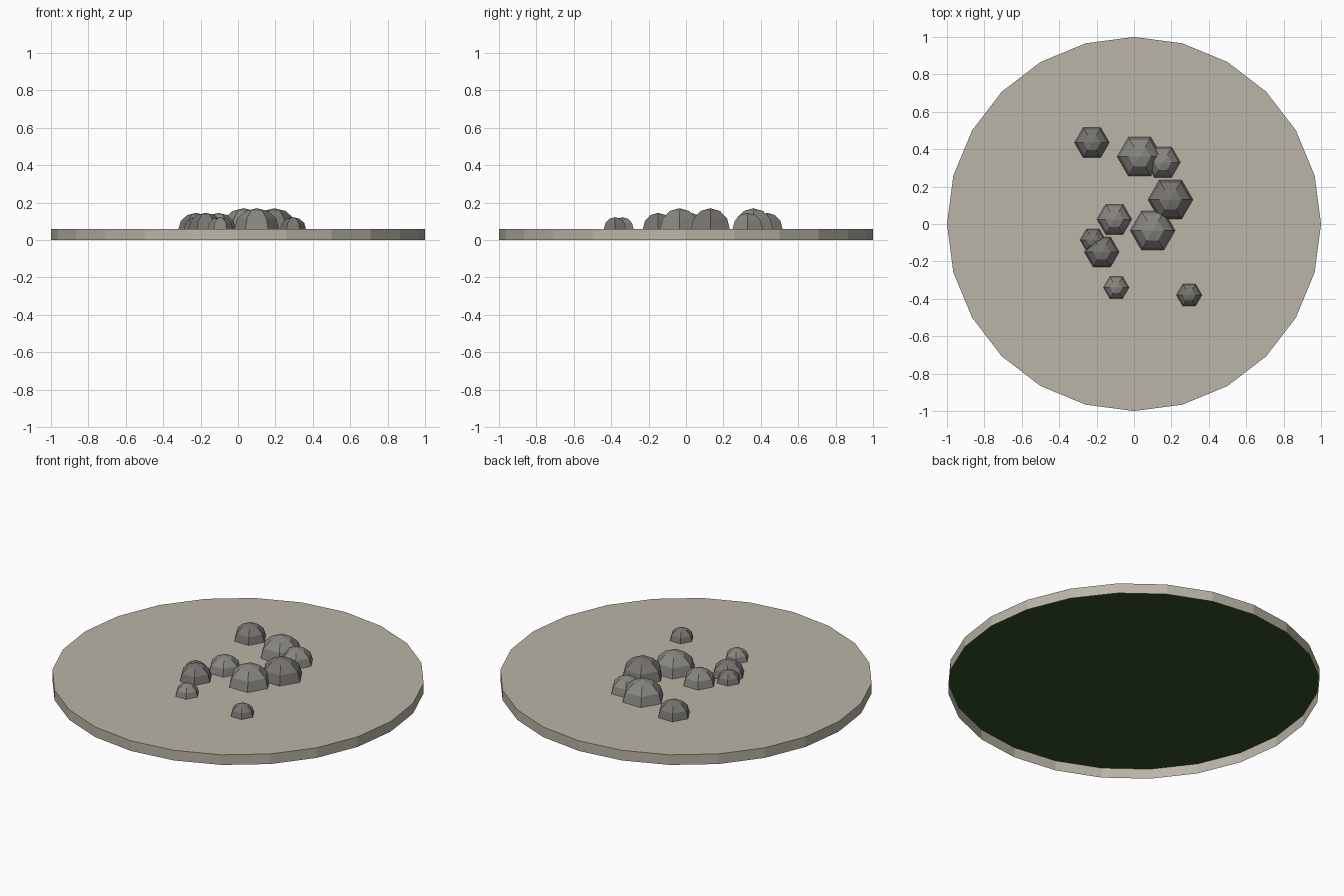
import bpy, bmesh
from math import sin, cos, pi, tau

if "Cube" in bpy.data.objects:
    bpy.data.objects.remove(bpy.data.objects["Cube"])

def material(name, rgb):
    m = bpy.data.materials.new(name)
    m.diffuse_color = (*rgb, 1)
    m.use_nodes = True
    m.node_tree.nodes["Principled BSDF"].inputs["Base Color"].default_value = m.diffuse_color
    return m

stone = material("pale_stone", (0.49, 0.46, 0.39))
light = material("light_rock", (0.25, 0.24, 0.22))
dark = material("dark_rock", (0.19, 0.18, 0.165))
green = material("dark_green", (0.035, 0.08, 0.02))

TOP = 0.06

def lathe(name, profile, sides, mat, loc=(0, 0, 0)):
    """Flat-faced solid of revolution; a zero radius closes to a point."""
    bm = bmesh.new()
    rings = []
    for r, z in profile:
        n = sides if r > 1e-6 else 1
        rings.append([bm.verts.new((r * cos(tau * i / sides), r * sin(tau * i / sides), z))
                      for i in range(n)])
    for a, b in zip(rings, rings[1:]):
        for i in range(sides):
            j = (i + 1) % sides
            if len(b) == 1:
                bm.faces.new((a[i], a[j], b[0]))
            else:
                bm.faces.new((a[i], a[j], b[j], b[i]))
    if len(rings[-1]) > 1:
        bm.faces.new(rings[-1])
    me = bpy.data.meshes.new(name)
    bm.to_mesh(me)
    bm.free()
    me.materials.append(mat)
    ob = bpy.data.objects.new(name, me)
    ob.location = loc
    bpy.context.collection.objects.link(ob)
    return ob

# Stone disc, open underneath
lathe("stone_disc", [(1, 0), (1, TOP)], 24, stone)

# Green lining directly under the top, facing down
lining = lathe("green_underside", [(0.998, TOP - 0.002)], 24, green)
lining.data.flip_normals()

# Domed rocks: x, y, radius, tone
rocks = [
    (0.03, 0.36, 0.12, light), (0.195, 0.13, 0.12, dark), (0.10, -0.035, 0.12, light),
    (-0.225, 0.435, 0.093, dark), (-0.105, 0.025, 0.093, light),
    (-0.172, -0.15, 0.093, dark), (0.155, 0.33, 0.093, light),
    (-0.22, -0.085, 0.068, dark), (-0.095, -0.34, 0.068, light), (0.295, -0.38, 0.068, dark),
]
BANDS = 3
for k, (x, y, r, mat) in enumerate(rocks):
    arc = [(r * cos(pi / 2 * i / BANDS), 0.92 * r * sin(pi / 2 * i / BANDS))
           for i in range(BANDS)] + [(0, 0.92 * r)]
    lathe(f"rock_{k + 1}", arc, 6, mat, (x, y, TOP))
